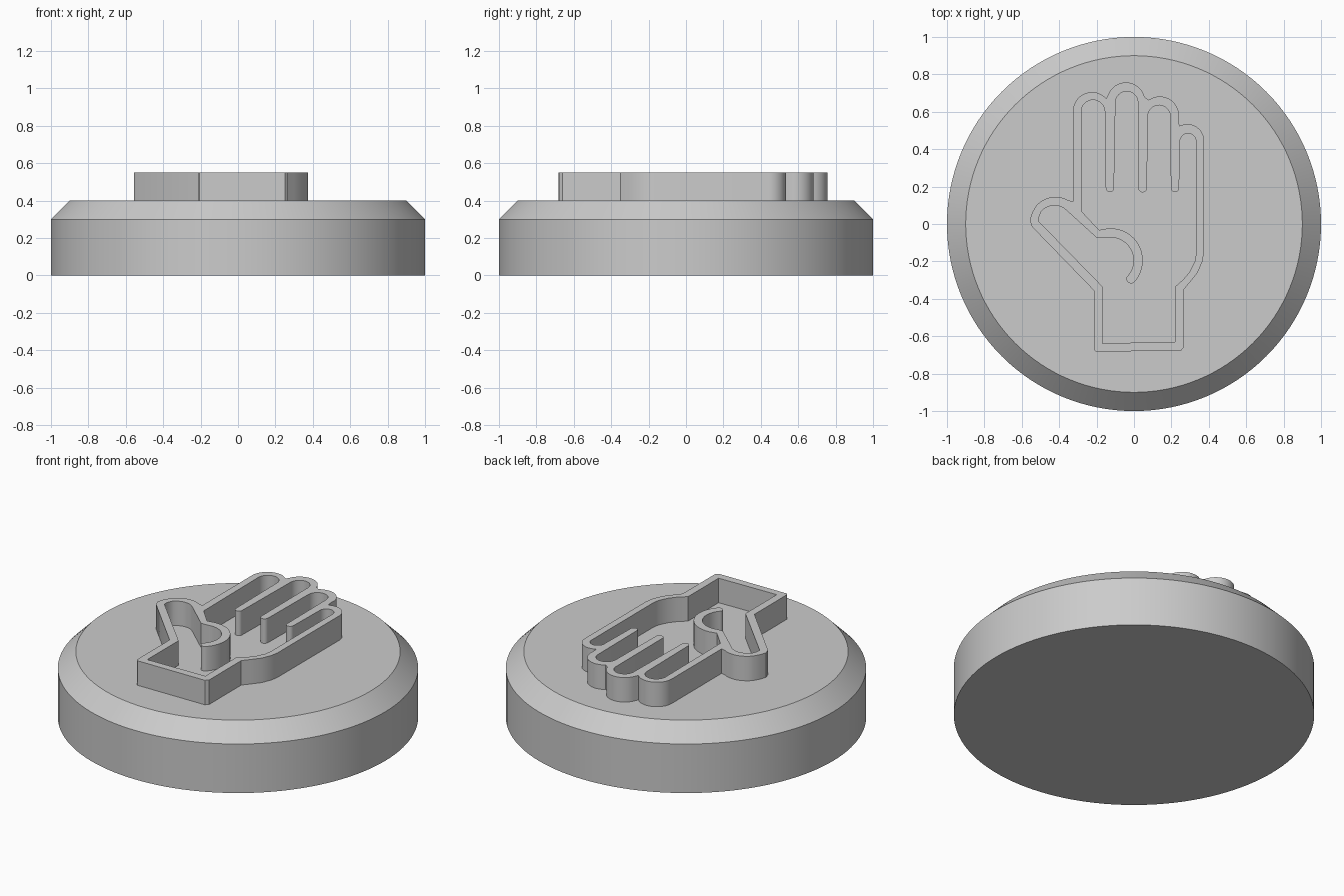
import bpy
import bmesh
from math import sin, cos, radians

cube = bpy.data.objects.get("Cube")
if cube:
    bpy.data.objects.remove(cube, do_unlink=True)

grey = bpy.data.materials.new("plain_grey")
grey.use_nodes = True
colour = (0.6, 0.6, 0.6, 1)
grey.diffuse_color = colour
grey.node_tree.nodes["Principled BSDF"].inputs["Base Color"].default_value = colour

BASE_TOP, HAND_TOP = 0.4, 0.55


def arc(cx, cy, r, start, end, steps=16):
    """Points on a circular arc, angles in degrees."""
    angles = [radians(start + (end - start) * i / steps) for i in range(steps + 1)]
    return [(cx + r * cos(a), cy + r * sin(a)) for a in angles]


def add_object(name, mesh):
    obj = bpy.data.objects.new(name, mesh)
    bpy.context.collection.objects.link(obj)
    mesh.materials.clear()
    mesh.materials.append(grey)
    bpy.ops.object.select_all(action='DESELECT')
    obj.select_set(True)
    bpy.context.view_layer.objects.active = obj
    bpy.ops.object.shade_smooth_by_angle(angle=radians(30))
    return obj


# Round base: a disc with a chamfered upper rim
bm = bmesh.new()
rings = []
for radius, z in ((1, 0), (1, 0.3), (0.9, BASE_TOP)):
    rings.append([bm.verts.new((x, y, z)) for x, y in arc(0, 0, radius, 0, 360, 128)[:-1]])
for low, high in zip(rings, rings[1:]):
    for i in range(len(low)):
        j = (i + 1) % len(low)
        bm.faces.new((low[i], low[j], high[j], high[i]))
bm.faces.new(rings[0][::-1])
bm.faces.new(rings[-1])
base_mesh = bpy.data.meshes.new("round_base")
bm.to_mesh(base_mesh)
bm.free()
add_object("round_base", base_mesh)

# Outside contour of the hand: wrist, thumb, four fingers, palm edge
outer = [(-0.215, -0.67), (-0.215, -0.355), (-0.545, -0.015), (-0.557, 0.02), (-0.545, 0.06)]
outer += arc(-0.42, 0.01, 0.135, 140, 60, 10) + [(-0.326, 0.12)]
outer += arc(-0.224, 0.603, 0.102, 180, 42)
outer += arc(-0.043, 0.655, 0.102, 160, 14)
outer += arc(0.138, 0.58, 0.102, 125, -10)
outer += arc(0.285, 0.444, 0.09, 118, 0)
outer += [(0.374, -0.15), (0.366, -0.2), (0.34, -0.26), (0.3, -0.31), (0.267, -0.35)]
outer += [(0.267, -0.66), (0.25, -0.678), (-0.205, -0.682)]

# Inside contour: thumb, curled palm ridge, then fingers and the ridges between them
inner = [(-0.168, -0.638), (-0.168, -0.335), (-0.508, 0.013), (-0.508, 0.035)]
inner += arc(-0.425, 0.005, 0.094, 140, 55, 10) + [(-0.198, -0.075), (-0.165, -0.076)]
inner += arc(-0.125, -0.195, 0.123, 95, -42)
inner += arc(-0.016, -0.293, 0.025, 138, 318, 10)[1:-1]
inner += arc(-0.125, -0.195, 0.172, -42, 95)
inner += [(-0.187, -0.032), (-0.278, 0.065)]
inner += arc(-0.219, 0.6, 0.063, 180, 0)
inner += arc(-0.129, 0.192, 0.022, 180, 360, 10)
inner += arc(-0.039, 0.649, 0.06, 180, 0)
inner += arc(0.046, 0.192, 0.023, 180, 360, 10)
inner += arc(0.134, 0.575, 0.06, 180, 0)
inner += arc(0.219, 0.192, 0.022, 180, 360, 10)
inner += arc(0.289, 0.441, 0.043, 180, 0)
inner += [(0.332, -0.16), (0.325, -0.2), (0.298, -0.255), (0.265, -0.295), (0.22, -0.335)]
inner += [(0.22, -0.63)]

# Raised wall between the two contours
curve = bpy.data.curves.new("hand_contours", 'CURVE')
curve.dimensions = '2D'
curve.fill_mode = 'BOTH'
curve.extrude = (HAND_TOP - BASE_TOP) / 2
for contour in (outer, inner):
    spline = curve.splines.new('POLY')
    spline.points.add(len(contour) - 1)
    for point, (x, y) in zip(spline.points, contour):
        point.co = (x, y, 0, 1)
    spline.use_cyclic_u = True

helper = bpy.data.objects.new("hand_contours", curve)
bpy.context.collection.objects.link(helper)
depsgraph = bpy.context.evaluated_depsgraph_get()
hand_mesh = bpy.data.meshes.new_from_object(helper.evaluated_get(depsgraph))
bpy.data.objects.remove(helper, do_unlink=True)

bm = bmesh.new()
bm.from_mesh(hand_mesh)
bmesh.ops.remove_doubles(bm, verts=bm.verts, dist=0.0005)
bmesh.ops.recalc_face_normals(bm, faces=bm.faces)
bmesh.ops.translate(bm, verts=bm.verts, vec=(0, 0, (HAND_TOP + BASE_TOP) / 2))
bm.to_mesh(hand_mesh)
bm.free()
add_object("hand_outline", hand_mesh)
